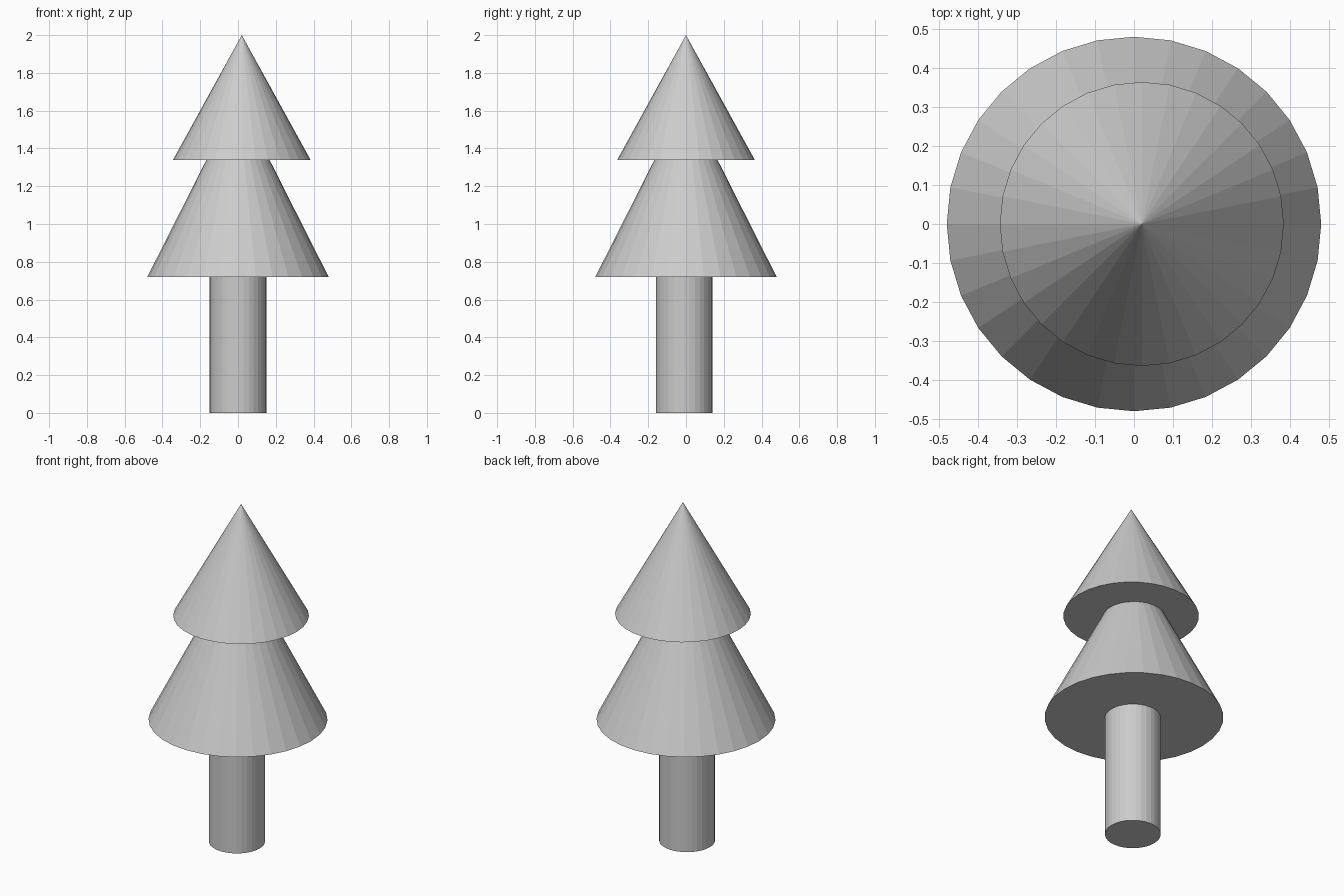
import bpy

if "Cube" in bpy.data.objects:
    bpy.data.objects.remove(bpy.data.objects["Cube"])

SIDES = 32


def cone(name, x, y, r_bottom, r_top, z0, z1):
    """Flat-shaded closed cone or cylinder between two heights."""
    bpy.ops.mesh.primitive_cone_add(
        vertices=SIDES, radius1=r_bottom, radius2=r_top,
        depth=z1 - z0, location=(x, y, (z0 + z1) / 2))
    bpy.context.object.name = name


# Trunk, running slightly into the lower foliage
cone("trunk", 0.0, -0.01, 0.15, 0.15, 0.0, 0.74)

# Foliage tiers; the lower tip is hidden inside the upper tier
cone("lower_foliage", 0.0, 0.0, 0.48, 0.0, 0.72, 1.67)
cone("upper_foliage", 0.02, 0.0, 0.364, 0.0, 1.34, 2.0)
